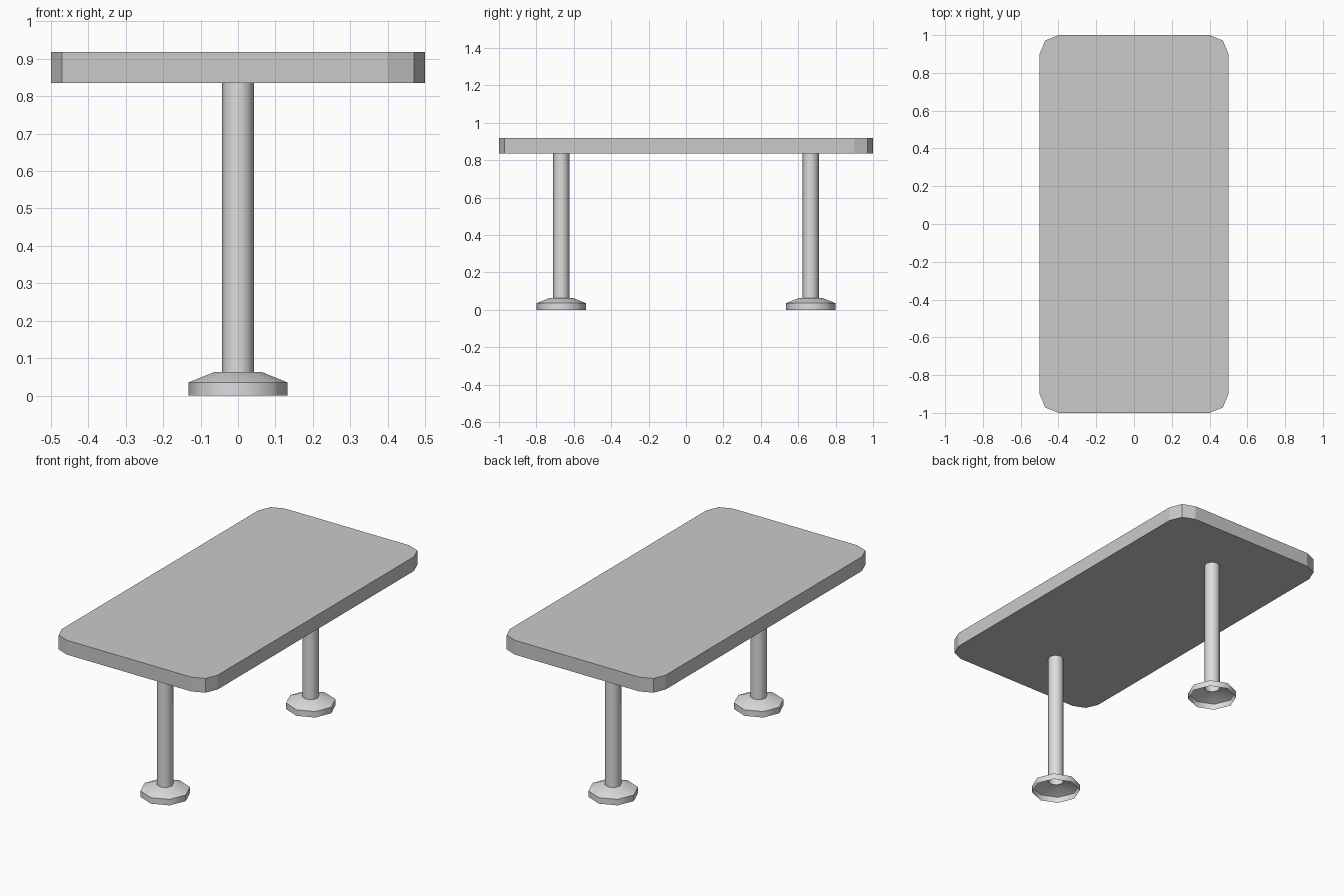
import bpy, bmesh, math

cube = bpy.data.objects.get("Cube")
if cube:
    bpy.data.objects.remove(cube, do_unlink=True)


def make_material(name, value):
    mat = bpy.data.materials.new(name)
    mat.use_nodes = True
    color = (value, value, value, 1)
    mat.diffuse_color = color
    mat.node_tree.nodes["Principled BSDF"].inputs["Base Color"].default_value = color
    return mat


def add_object(name, bm, mat):
    mesh = bpy.data.meshes.new(name)
    bm.to_mesh(mesh)
    bm.free()
    mesh.materials.append(mat)
    obj = bpy.data.objects.new(name, mesh)
    bpy.context.collection.objects.link(obj)
    return obj


top_grey = make_material("tabletop grey", 0.59)
leg_grey = make_material("pale metal grey", 0.72)

# Tabletop: flat slab with its four upright corners rounded in two steps
BOTTOM, TOP = 0.835, 0.918
bm = bmesh.new()
bmesh.ops.create_cube(bm, size=1)
for v in bm.verts:
    v.co.y *= 2
    v.co.z = TOP if v.co.z > 0 else BOTTOM
corners = [e for e in bm.edges if abs(e.verts[0].co.z - e.verts[1].co.z) > 0.01]
bmesh.ops.bevel(bm, geom=corners, offset=0.1, offset_type='OFFSET', segments=2,
                profile=0.5, affect='EDGES')
add_object("tabletop", bm, top_grey)


# Pedestals: an eight-sided turned shell, hollow under the foot
def pedestal(name, y, sides=8):
    profile = [(0.132, 0), (0.132, 0.035), (0.063, 0.063), (0.043, 0.063), (0.043, BOTTOM)]
    bm = bmesh.new()
    rings = []
    for r, z in profile:
        angles = [math.tau * i / sides for i in range(sides)]
        rings.append([bm.verts.new((r * math.cos(a), y + r * math.sin(a), z)) for a in angles])
    for low, high in zip(rings, rings[1:]):
        for i in range(sides):
            j = (i + 1) % sides
            bm.faces.new((low[i], low[j], high[j], high[i]))
    obj = add_object(name, bm, leg_grey)
    bpy.ops.object.select_all(action='DESELECT')
    obj.select_set(True)
    bpy.context.view_layer.objects.active = obj
    bpy.ops.object.shade_smooth_by_angle(angle=math.radians(60))


pedestal("front_pedestal", -0.667)
pedestal("back_pedestal", 0.667)
